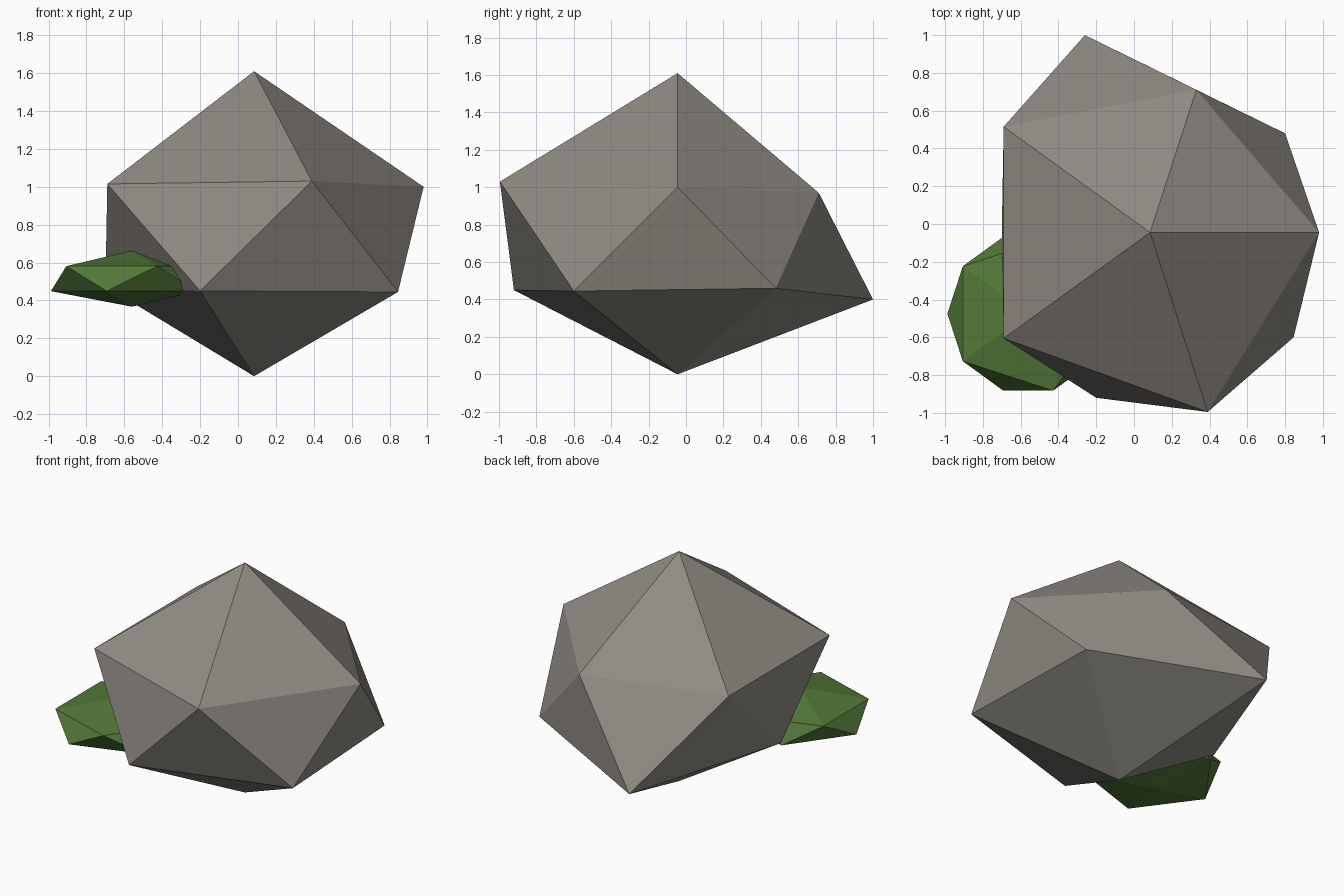
import bpy
import math

if "Cube" in bpy.data.objects:
    bpy.data.objects.remove(bpy.data.objects["Cube"])


def material(name, rgb):
    mat = bpy.data.materials.new(name)
    mat.diffuse_color = (*rgb, 1.0)
    mat.use_nodes = True
    mat.node_tree.nodes["Principled BSDF"].inputs["Base Color"].default_value = mat.diffuse_color
    return mat


def faceted_stone(name, top, upper, lower, bottom, mat):
    """Twenty-sided stone: two poles and two staggered rings of five.
    lower[i] sits between upper[i] and upper[i + 1], counter-clockwise."""
    verts = [top, *upper, *lower, bottom]
    faces = []
    for i in range(5):
        j = (i + 1) % 5
        u0, u1, l0, l1 = 1 + i, 1 + j, 6 + i, 6 + j
        faces += [(0, u0, u1), (u0, l0, u1), (u1, l0, l1), (11, l1, l0)]
    mesh = bpy.data.meshes.new(name)
    mesh.from_pydata(verts, [], faces)
    mesh.materials.append(mat)
    mesh.update()
    obj = bpy.data.objects.new(name, mesh)
    bpy.context.collection.objects.link(obj)
    return obj


def ring(center, radius, z, start):
    return [(center[0] + radius * math.cos(math.radians(start + 72 * i)),
             center[1] + radius * math.sin(math.radians(start + 72 * i)), z)
            for i in range(5)]


rock_grey = material("rock grey", (0.28, 0.26, 0.23))
moss_green = material("moss green", (0.085, 0.19, 0.04))

# Irregular boulder
faceted_stone(
    "boulder",
    (0.085, -0.045, 1.61),
    [(0.98, -0.045, 1.0), (0.33, 0.71, 0.97), (-0.69, 0.515, 1.015),
     (-0.69, -0.605, 1.015), (0.39, -0.995, 1.03)],
    [(0.80, 0.48, 0.46), (-0.26, 1.0, 0.40), (-0.70, -0.045, 0.475),
     (-0.20, -0.92, 0.45), (0.845, -0.60, 0.445)],
    (0.085, -0.045, 0.0),
    rock_grey)

# Flattened moss clump set into the front left of the boulder
c = (-0.56, -0.475)
faceted_stone("moss_clump", (*c, 0.663), ring(c, 0.428, 0.581, 0),
              ring(c, 0.428, 0.449, 36), (*c, 0.367), moss_green)
